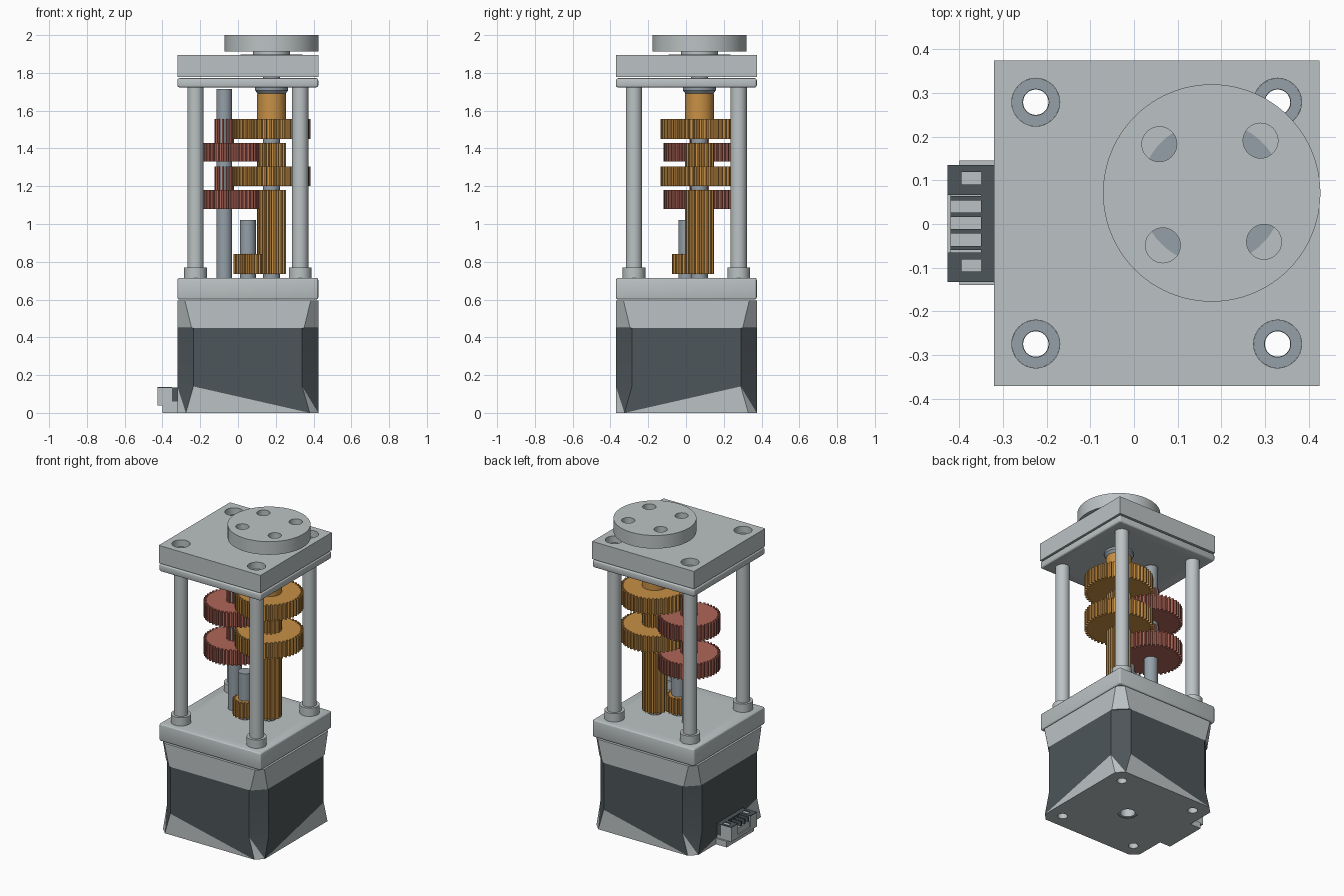
import bpy, bmesh, math
from mathutils import Matrix

cube = bpy.data.objects.get("Cube")
if cube:
    bpy.data.objects.remove(cube)


def material(name, rgb):
    m = bpy.data.materials.new(name)
    m.use_nodes = True
    m.diffuse_color = (*rgb, 1)
    m.node_tree.nodes["Principled BSDF"].inputs["Base Color"].default_value = (*rgb, 1)
    return m


LIGHT = material("light_aluminium", (0.50, 0.54, 0.55))
DARK = material("dark_casing", (0.075, 0.092, 0.1))
STEEL = material("blue_steel", (0.30, 0.35, 0.39))
ORANGE = material("orange_brass", (0.58, 0.28, 0.06))
RED = material("brick_red", (0.43, 0.13, 0.095))

CX, CY, HALF = 0.052, 0.002, 0.373      # housing axis and half width
MAIN = (0.178, 0.071)                   # output axis
SIDE = (-0.073, 0.071)                  # layshaft axis
CORNERS = [(CX + sx * 0.277, CY + sy * 0.277) for sx in (-1, 1) for sy in (-1, 1)]
made = []


def finish(name, bm, *mats):
    bmesh.ops.recalc_face_normals(bm, faces=bm.faces[:])
    mesh = bpy.data.meshes.new(name)
    bm.to_mesh(mesh)
    bm.free()
    ob = bpy.data.objects.new(name, mesh)
    bpy.context.collection.objects.link(ob)
    for m in mats:
        mesh.materials.append(m)
    made.append(ob)
    return ob


def lathe(name, at, profile, mat, seg=48):
    """Spin a closed loop of (radius, z) points; two points make a solid cylinder."""
    bm = bmesh.new()
    if len(profile) == 2:
        (r, z0), (_, z1) = profile
        bmesh.ops.create_cone(bm, cap_ends=True, segments=seg, radius1=r, radius2=r,
                              depth=z1 - z0, matrix=Matrix.Translation((*at, (z0 + z1) / 2)))
    else:
        rings = []
        for i in range(seg):
            a = math.tau * i / seg
            rings.append([bm.verts.new((at[0] + r * math.cos(a), at[1] + r * math.sin(a), z))
                          for r, z in profile])
        n = len(profile)
        for i in range(seg):
            p, q = rings[i], rings[(i + 1) % seg]
            for k in range(n):
                bm.faces.new((p[k], q[k], q[(k + 1) % n], p[(k + 1) % n]))
    return finish(name, bm, mat)


def cylinder(name, at, r, z0, z1, mat, seg=48):
    return lathe(name, at, [(r, z0), (r, z1)], mat, seg)


def tube(name, at, r, hole, z0, z1, mat):
    return lathe(name, at, [(r, z0), (r, z1), (hole, z1), (hole, z0)], mat, 32)


def box(name, x0, x1, y0, y1, z0, z1, mat, bevel=0):
    bm = bmesh.new()
    bmesh.ops.create_cube(bm, size=1, matrix=Matrix.Translation(
        ((x0 + x1) / 2, (y0 + y1) / 2, (z0 + z1) / 2)) @ Matrix.Diagonal((x1 - x0, y1 - y0, z1 - z0, 1)))
    if bevel:
        bmesh.ops.bevel(bm, geom=bm.edges[:], offset=bevel, segments=3, profile=0.5, affect="EDGES")
    return finish(name, bm, mat)


def plate(name, z0, z1, bevel=0):
    return box(name, CX - HALF, CX + HALF, CY - HALF, CY + HALF, z0, z1, LIGHT, bevel)


def drill(ob, holes):
    """Cut round holes given as (centre, radius, z0, z1)."""
    for at, r, z0, z1 in holes:
        cutter = cylinder("cutter", at, r, z0, z1, ob.data.materials[0], 32)
        made.remove(cutter)
        mod = ob.modifiers.new("hole", "BOOLEAN")
        mod.operation, mod.solver, mod.object = "DIFFERENCE", "EXACT", cutter
        deps = bpy.context.evaluated_depsgraph_get()
        ob.data = bpy.data.meshes.new_from_object(ob.evaluated_get(deps))
        ob.modifiers.clear()
        bpy.data.objects.remove(cutter)


def octagon(bm, c, z):
    h, k = HALF, HALF - c
    pts = [(-k, -h), (k, -h), (h, -k), (h, k), (k, h), (-k, h), (-h, k), (-h, -k)]
    return [bm.verts.new((CX + x, CY + y, z)) for x, y in pts]


def gear(name, at, r, teeth, z0, z1, mat, depth=0.018):
    bm = bmesh.new()
    ring = []
    for i in range(teeth):
        for part, rad in ((0, r - depth), (0.4, r - depth), (0.52, r), (0.88, r)):
            a = math.tau * (i + part) / teeth
            ring.append(bm.verts.new((at[0] + rad * math.cos(a), at[1] + rad * math.sin(a), z0)))
    base = bm.faces.new(ring)
    top = bmesh.ops.extrude_face_region(bm, geom=[base], use_keep_orig=True)["geom"]
    bmesh.ops.translate(bm, vec=(0, 0, z1 - z0), verts=[v for v in top if isinstance(v, bmesh.types.BMVert)])
    return finish(name, bm, mat)


# Motor body: dark casing, with diagonal light wedges around the foot
bm = bmesh.new()
low, mid, high = octagon(bm, 0.045, 0), octagon(bm, 0.085, 0.14), octagon(bm, 0.085, 0.45)
for i in range(8):
    j = (i + 1) % 8
    first = i not in (2, 6)
    bm.faces.new((low[i], low[j], mid[i] if first else mid[j])).material_index = 1
    bm.faces.new((low[j] if first else low[i], mid[j], mid[i]))
    bm.faces.new((mid[i], mid[j], high[j], high[i]))
bm.faces.new(low).material_index = 1
bm.faces.new(high)
motor = finish("motor_casing", bm, DARK, LIGHT)
drill(motor, [(p, 0.03, -0.1, 0.6) for p in CORNERS])

# Light rings lining the holes in the motor foot
for p in CORNERS:
    tube("foot_bushing", p, 0.046, 0.03, 0.0, 0.05, LIGHT)
drill(motor, [(p, 0.046, -0.1, 0.05) for p in CORNERS] + [((CX, CY), 0.06, -0.1, 0.06)])
tube("rear_bearing", (CX, CY), 0.06, 0.045, 0.003, 0.06, LIGHT)

# Motor front cap
bm = bmesh.new()
a, b = octagon(bm, 0.075, 0.45), octagon(bm, 0.04, 0.595)
for i in range(8):
    j = (i + 1) % 8
    bm.faces.new((a[i], a[j], b[j], b[i]))
bm.faces.new(a)
bm.faces.new(b)
cap = finish("motor_cap", bm, LIGHT)
drill(cap, [(p, 0.03, 0.4, 0.7) for p in CORNERS])

# Plug socket on the motor side
box("socket_foot", -0.4, -0.31, -0.14, 0.145, 0.0, 0.04, LIGHT)
box("socket_floor", -0.427, -0.31, -0.133, 0.135, 0.04, 0.06, LIGHT)
box("socket_back", -0.35, -0.31, -0.133, 0.135, 0.06, 0.135, DARK)
for s in (-1, 1):
    y = 0.001 + s * 0.1
    box("socket_cheek", -0.427, -0.35, y - 0.034, y + 0.034, 0.06, 0.132, LIGHT)
    for x0, x1, dy, w in ((-0.427, -0.395, 0, 0.034), (-0.395, -0.35, 0.026, 0.008),
                          (-0.395, -0.35, -0.022, 0.012)):
        box("socket_trim", x0, x1, y + dy - w, y + dy + w, 0.132, 0.137, DARK)
box("socket_bridge", -0.42, -0.35, -0.066, 0.068, 0.06, 0.1, LIGHT)
for k in range(4):
    y = -0.055 + k * 0.038
    box("socket_pin", -0.42, -0.35, y - 0.005, y + 0.005, 0.1, 0.132, DARK)

# Gearbox plates
base = plate("gearbox_base", 0.6, 0.715, 0.012)
lower = plate("upper_plate_lower", 1.723, 1.772, 0.012)
upper = plate("upper_plate", 1.778, 1.895)
for ob, z0, z1 in ((base, 0.5, 0.8), (lower, 1.7, 1.8), (upper, 1.7, 1.95)):
    drill(ob, [(p, 0.03, z0, z1) for p in CORNERS])
drill(upper, [(p, 0.055, 1.83, 1.95) for p in CORNERS])

# Corner posts, collars and screw heads
for p in CORNERS:
    tube("post", p, 0.043, 0.029, 0.715, 1.725, LIGHT)
    tube("post_collar", p, 0.06, 0.04, 0.714, 0.77, LIGHT)
    tube("screw_head", p, 0.0548, 0.03, 1.8, 1.85, STEEL)

# Shafts
cylinder("motor_shaft", (CX, CY), 0.042, 0.7, 1.02, STEEL)
cylinder("layshaft", SIDE, 0.042, 0.7, 1.715, STEEL)
cylinder("main_shaft", MAIN, 0.045, 0.7, 1.95, STEEL)

# Gear train
gear("motor_pinion", (CX, CY), 0.077, 18, 0.735, 0.84, ORANGE)
gear("long_pinion", MAIN, 0.077, 18, 0.735, 1.18, ORANGE)
gear("middle_pinion", MAIN, 0.077, 18, 1.305, 1.43, ORANGE)
for z in (1.2, 1.45):
    gear("orange_wheel", MAIN, 0.207, 48, z, z + 0.105, ORANGE)
for z, top in ((1.08, 1.305), (1.33, 1.555)):
    gear("red_wheel", SIDE, 0.189, 44, z, z + 0.1, RED)
    gear("red_pinion", SIDE, 0.052, 12, z + 0.1, top, RED, 0.014)
cylinder("output_hub", MAIN, 0.077, 1.555, 1.69, ORANGE)
lathe("hub_bearing", MAIN, [(0.045, 1.688), (0.072, 1.688), (0.088, 1.708), (0.088, 1.725),
                            (0.045, 1.725)], STEEL)

# Output flange on its bearing
cylinder("bearing_cover", MAIN, 0.164, 1.89, 1.898, STEEL, 64)
cylinder("flange_collar", MAIN, 0.098, 1.89, 1.916, LIGHT)
flange = cylinder("output_flange", MAIN, 0.249, 1.913, 2.0, LIGHT, 96)
angles = [math.radians(47 + 90 * k) for k in range(4)]
drill(flange, [((MAIN[0] + 0.164 * math.cos(t), MAIN[1] + 0.164 * math.sin(t)), 0.04, 1.8, 2.1)
               for t in angles])

# Smooth round walls, keep edges sharp
bpy.ops.object.select_all(action="DESELECT")
for ob in made:
    ob.select_set(True)
bpy.context.view_layer.objects.active = made[0]
bpy.ops.object.shade_smooth_by_angle(angle=math.radians(25))
